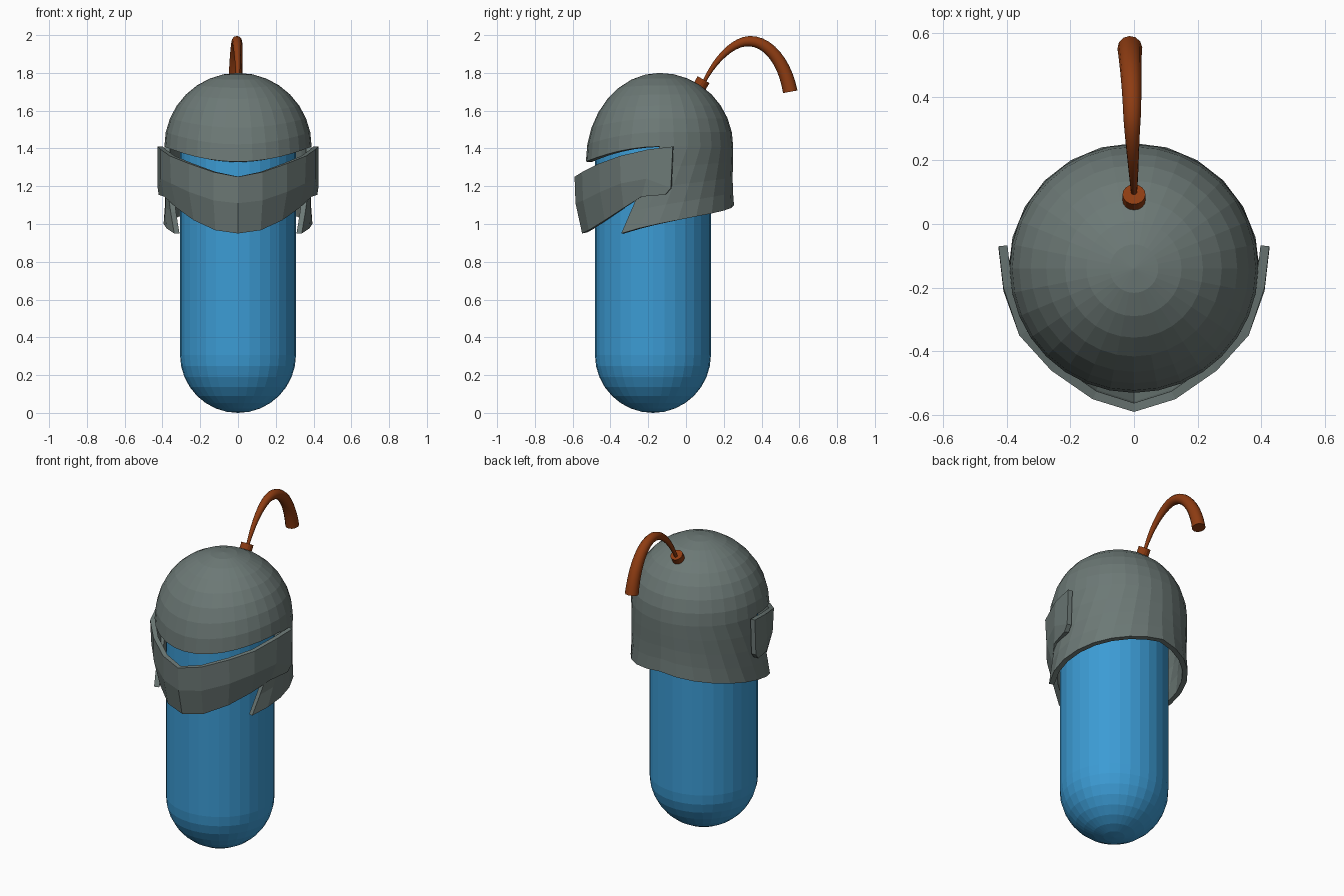
import bpy, bmesh
from math import sin, cos, pi, radians
from mathutils import Vector

if "Cube" in bpy.data.objects:
    bpy.data.objects.remove(bpy.data.objects["Cube"])


def material(name, rgb):
    m = bpy.data.materials.new(name)
    m.diffuse_color = (*rgb, 1)
    m.use_nodes = True
    m.node_tree.nodes["Principled BSDF"].inputs["Base Color"].default_value = m.diffuse_color
    return m


BLUE = material("blue", (0.045, 0.33, 0.66))
STEEL = material("steel", (0.15, 0.19, 0.18))
RUST = material("rust", (0.27, 0.045, 0.006))


def add_grids(name, grids, mat, centre, shell=0):
    """Skin rows of points into quads facing away from centre; optionally mirror and thicken."""
    bm = bmesh.new()
    for rows in grids:
        vs = [[bm.verts.new(p) for p in row] for row in rows]
        for a, b in zip(vs, vs[1:]):
            for i in range(len(a) - 1):
                bm.faces.new((a[i], a[i + 1], b[i + 1], b[i]))
    bmesh.ops.remove_doubles(bm, verts=bm.verts, dist=0.0005)
    bm.normal_update()
    c = Vector(centre)
    if sum(f.normal.dot(f.calc_center_median() - c) for f in bm.faces) < 0:
        bmesh.ops.reverse_faces(bm, faces=bm.faces)
    me = bpy.data.meshes.new(name)
    bm.to_mesh(me)
    bm.free()
    me.materials.append(mat)
    ob = bpy.data.objects.new(name, me)
    bpy.context.collection.objects.link(ob)
    if shell:
        ob.modifiers.new("mirror", 'MIRROR')
        s = ob.modifiers.new("thickness", 'SOLIDIFY')
        s.thickness, s.offset = shell, -1
    return ob


def interp(table, x):
    for (x0, y0), (x1, y1) in zip(table, table[1:]):
        if x <= x1:
            return y0 + (y1 - y0) * (x - x0) / (x1 - x0)
    return table[-1][1]


# Capsule body
R, TOP = 0.307, 1.68
prof = [(R * sin(k * pi / 16), R - R * cos(k * pi / 16)) for k in range(9)]
prof += [(r, TOP - z) for r, z in reversed(prof)]
add_grids("body", [[[(r * sin(2 * pi * j / 32), -0.175 + r * cos(2 * pi * j / 32), z)
                     for j in range(33)] for r, z in prof]], BLUE, (0, -0.175, 0.8))

# Helmet: dome down to the brow, then side and back skirt with slanted cheek edge
HR, HY, COLS, OPEN = 0.39, -0.14, 16, 8


def helm(deg, r, z):
    return (r * sin(radians(deg)), HY - r * cos(radians(deg)), z)


dome = []
for k in range(9):
    a = k * pi / 16
    row = []
    for j in range(COLS + 1):
        deg = 180 * j / COLS
        brow = 1.33 + 0.08 * sin(radians(min(deg, 90))) ** 2
        row.append(helm(deg, HR * sin(a), brow + (1.80 - brow) * cos(a)))
    dome.append(row)

hem = [(59, 0.95), (81, 0.99), (111, 1.03), (128, 1.05), (180, 1.10)]
radii = [0.39, 0.389, 0.387, 0.388, 0.394]
skirt = []
for k in range(5):
    s = k / 4
    row = []
    for j in range(COLS - OPEN + 1):
        t = j / (COLS - OPEN)
        low = 59 + 121 * t
        row.append(helm((90 + 90 * t) * (1 - s) + low * s, radii[k],
                        1.41 * (1 - s) + interp(hem, low) * s))
    skirt.append(row)
add_grids("helmet", [dome, skirt], STEEL, (0, HY, 1.35), 0.03)

# Pointed visor band, half profile mirrored
top = [(0, -.59, 1.25), (.13, -.55, 1.275), (.26, -.46, 1.32),
       (.36, -.35, 1.36), (.41, -.20, 1.395), (.425, -.07, 1.41)]
mid = [(0, -.585, 1.11), (.13, -.545, 1.125), (.26, -.455, 1.17),
       (.355, -.345, 1.215), (.41, -.21, 1.24), (.425, -.08, 1.19)]
low = [(0, -.55, .95), (.12, -.515, .967), (.235, -.43, 1.02),
       (.325, -.33, 1.085), (.39, -.235, 1.145), (.42, -.11, 1.155)]
add_grids("visor", [[top, mid, low]], STEEL, (0, -0.14, 1.2), 0.028)

# Plume socket
bpy.ops.mesh.primitive_cylinder_add(vertices=16, radius=0.036, depth=0.04,
                                    location=(0, 0.083, 1.747), rotation=(-0.53, 0, 0))
socket = bpy.context.object
socket.name = "plume_socket"
socket.data.materials.append(RUST)

# Arched plume: tube growing thicker towards its cut end
cu = bpy.data.curves.new("plume", 'CURVE')
cu.dimensions = '3D'
cu.bevel_depth, cu.bevel_resolution, cu.resolution_u = 0.039, 4, 10
cu.use_fill_caps = True
sp = cu.splines.new('BEZIER')
sp.bezier_points.add(2)
# handle left, point, handle right (y, z), x, relative radius
path = [((.07, 1.69), (.09, 1.74), (.15, 1.87), 0, 0.22),
        ((.25, 1.968), (.335, 1.968), (.44, 1.968), -.006, 0.7),
        ((.525, 1.85), (.552, 1.70), (.56, 1.65), -.013, 1.0)]
for p, (hl, co, hr, x, rad) in zip(sp.bezier_points, path):
    p.handle_left_type = p.handle_right_type = 'FREE'
    p.handle_left, p.co, p.handle_right = (x, *hl), (x, *co), (x, *hr)
    p.radius = rad
cu.materials.append(RUST)
bpy.context.collection.objects.link(bpy.data.objects.new("plume", cu))
